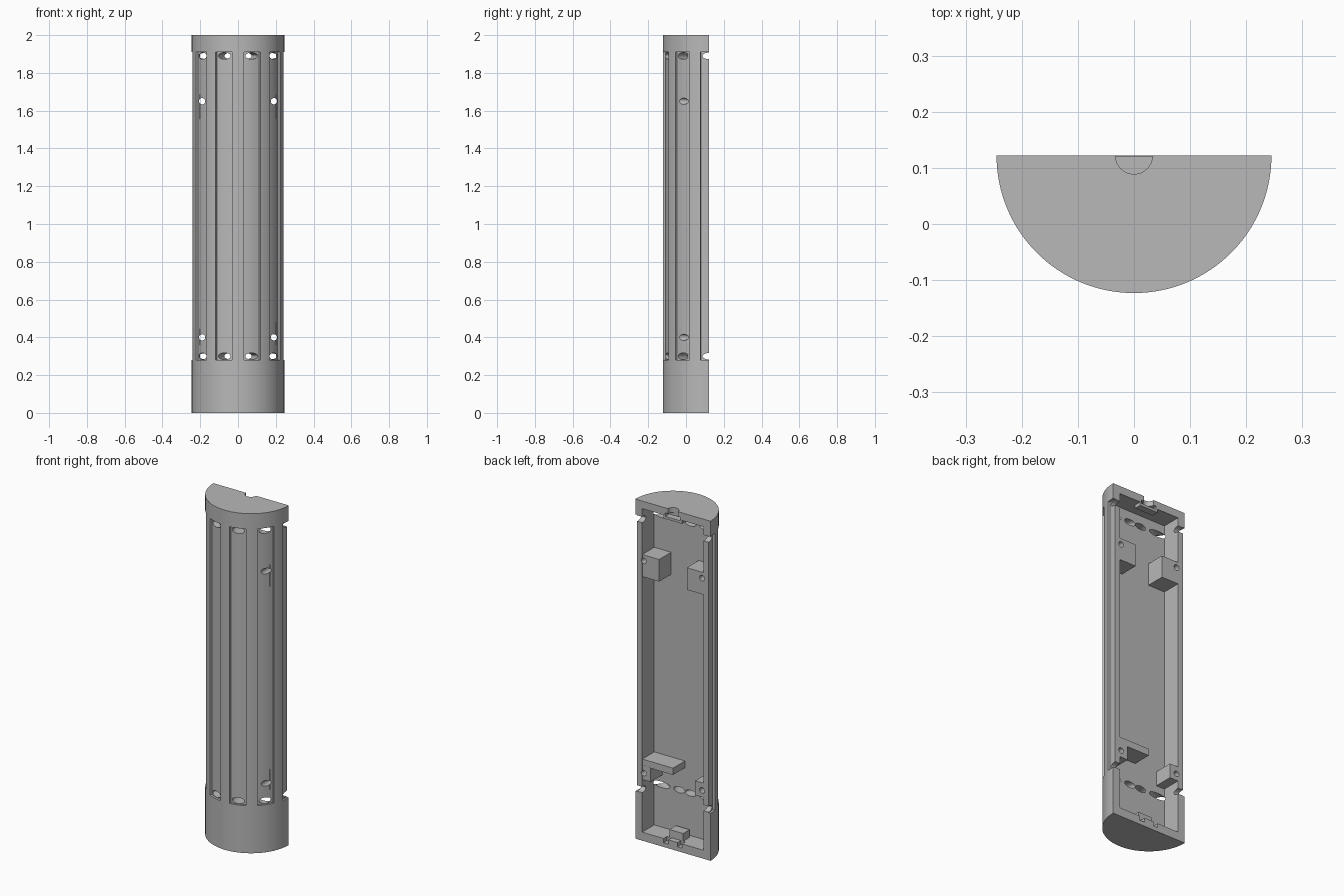
import bpy, bmesh, math
from mathutils import Matrix, Vector

old = bpy.data.objects.get("Cube")
if old:
    bpy.data.objects.remove(old)

R = 0.245          # outer radius
AXIS_Y = 0.122     # flat back plane, through the cylinder axis

grey = bpy.data.materials.new("plain grey")
grey.use_nodes = True
grey.diffuse_color = (0.48, 0.48, 0.48, 1)
grey.node_tree.nodes["Principled BSDF"].inputs["Base Color"].default_value = (0.48, 0.48, 0.48, 1)


def finish(name, bm):
    bmesh.ops.recalc_face_normals(bm, faces=bm.faces)
    mesh = bpy.data.meshes.new(name)
    bm.to_mesh(mesh)
    bm.free()
    mesh.materials.append(grey)
    obj = bpy.data.objects.new(name, mesh)
    bpy.context.collection.objects.link(obj)
    return obj


def prism(name, points, z0, z1):
    bm = bmesh.new()
    face = bm.faces.new([bm.verts.new((x, y, z0)) for x, y in points])
    new = bmesh.ops.extrude_face_region(bm, geom=[face])["geom"]
    verts = [v for v in new if isinstance(v, bmesh.types.BMVert)]
    bmesh.ops.translate(bm, verts=verts, vec=(0, 0, z1 - z0))
    return finish(name, bm)


def arc(radius, a0, a1, steps):
    # angles are measured from straight ahead (-y)
    out = []
    for i in range(steps + 1):
        a = math.radians(a0 + (a1 - a0) * i / steps)
        out.append((radius * math.sin(a), AXIS_Y - radius * math.cos(a)))
    return out


def box(name, x0, x1, y0, y1, z0, z1):
    return prism(name, [(x0, y0), (x1, y0), (x1, y1), (x0, y1)], z0, z1)


def rod(name, start, end, r_side, r_up):
    # elliptical cylinder between two points
    start, end = Vector(start), Vector(end)
    d = (end - start).normalized()
    up = Vector((0, 0, 1)) if abs(d.z) < 0.9 else Vector((0, 1, 0))
    side = up.cross(d)
    frame = Matrix((side * r_side, up * r_up, d)).transposed().to_4x4()
    bm = bmesh.new()
    bmesh.ops.create_cone(bm, cap_ends=True, segments=32, radius1=1, radius2=1,
                          depth=(end - start).length,
                          matrix=Matrix.Translation((start + end) / 2) @ frame)
    return finish(name, bm)


def combine(target, tool, operation):
    mod = target.modifiers.new("cut", "BOOLEAN")
    mod.operation = operation
    mod.solver = "EXACT"
    mod.object = tool
    bpy.context.view_layer.objects.active = target
    bpy.ops.object.modifier_apply(modifier=mod.name)
    bpy.data.objects.remove(tool)


def cut(tool):
    combine(shell, tool, "DIFFERENCE")


def add(tool):
    combine(shell, tool, "UNION")


# Half-round shell, hollowed from the back
shell = prism("half_round_shell", arc(R, -90, 90, 90), 0, 2)
cut(box("cavity", -0.2, 0.2, 0.01, 0.2, 0.05, 1.955))

# Long grooves around the outside
for a in (-90, -54, -18, 18, 54, 90):
    ring = arc(R - 0.012, a - 10.8, a + 10.8, 11) + arc(R + 0.03, a + 10.8, a - 10.8, 11)
    cut(prism("groove", ring, 0.28, 1.91))

# Corner posts and lower shelf inside the cavity
BACK = AXIS_Y - 0.0005
for s in (-1, 1):
    for inner, z0, z1 in ((0.09, 1.555, 1.685), (0.145, 0.36, 0.445)):
        xs = sorted((s * inner, s * 0.204))
        add(box("post", *xs, 0.005, BACK, z0, z1))
add(box("shelf", 0, 0.205, 0.006, BACK - 0.0005, 0.44, 0.48))

# Vent slots at both ends of every groove
for a in (-90, -54, -18, 18, 54, 90):
    t = math.radians(a)
    for z in (0.3, 1.89):
        p, q = [(r * math.sin(t), AXIS_Y - r * math.cos(t), z) for r in (0.1, 0.3)]
        cut(rod("vent", p, q, 0.034, 0.0175))

# Screw holes through the posts
for x in (-0.19, 0.19):
    for z in (0.4, 1.65):
        cut(rod("screw_hole", (x, -0.2, z), (x, 0.2, z), 0.0165, 0.0165))

# Cable opening in the top cap, with its slot and ledge
add(box("ledge", -0.06, 0.06, 0.08, BACK, 1.935, 1.965))
cut(box("cable_slot", -0.05, 0.05, 0.085, 0.2, 1.95, 1.97))
cut(rod("cable_hole", (0, AXIS_Y, 1.96), (0, AXIS_Y, 2.1), 0.033, 0.033))

# Clip notches and clip block at the bottom
for x in (-0.045, 0.045):
    cut(box("clip_notch", x - 0.015, x + 0.015, 0.09, 0.2, 0.025, 0.07))
add(box("clip_block", -0.045, 0.045, 0.03, 0.09, 0.04, 0.095))

# Smooth curved faces, sharp edges
bpy.ops.object.select_all(action="DESELECT")
shell.select_set(True)
bpy.context.view_layer.objects.active = shell
bpy.ops.object.shade_smooth_by_angle(angle=math.radians(25))
